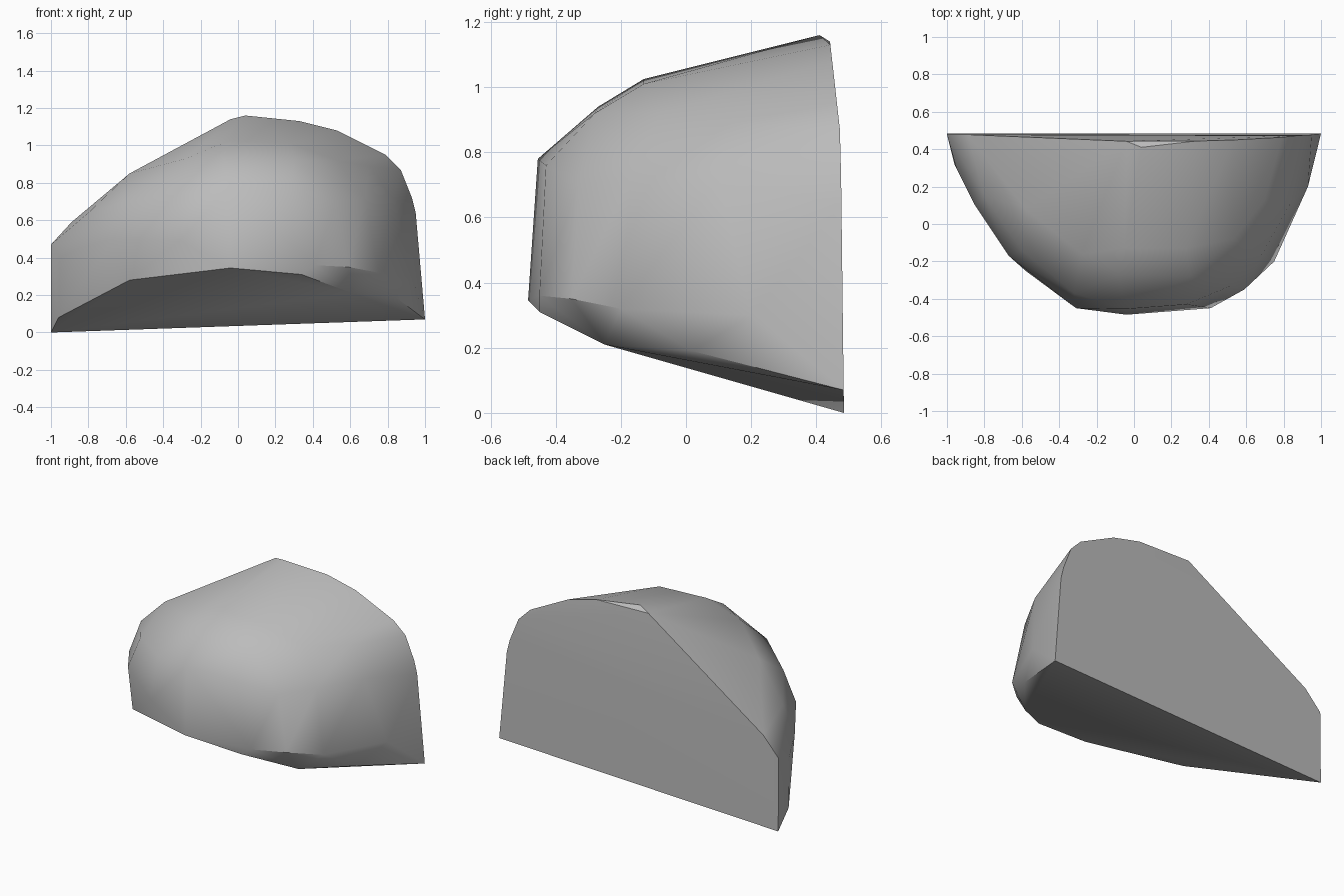
import bpy
import bmesh
import math
from mathutils import Vector

# Remove the default cube
default_cube = bpy.data.objects.get("Cube")
if default_cube:
    bpy.data.objects.remove(default_cube, do_unlink=True)


def make_material(name, colour):
    material = bpy.data.materials.new(name)
    material.use_nodes = True
    material.diffuse_color = colour
    material.node_tree.nodes["Principled BSDF"].inputs["Base Color"].default_value = colour
    return material


def make_hull(name, outlines, material):
    """Wrap a convex stone skin around several outlines."""
    bm = bmesh.new()
    for outline in outlines:
        for point in outline:
            bm.verts.new(Vector(point))
    result = bmesh.ops.convex_hull(bm, input=bm.verts[:])
    unused = {v for key in ("geom_interior", "geom_unused")
              for v in result[key] if isinstance(v, bmesh.types.BMVert)}
    bmesh.ops.delete(bm, geom=list(unused), context="VERTS")
    bmesh.ops.recalc_face_normals(bm, faces=bm.faces[:])
    mesh = bpy.data.meshes.new(name)
    bm.to_mesh(mesh)
    bm.free()
    mesh.materials.append(material)
    stone = bpy.data.objects.new(name, mesh)
    bpy.context.collection.objects.link(stone)
    return stone


def cut_face_depth(z):
    """The back cut leans forward a little, more so near the top."""
    return 0.485 - 0.012 * z - 0.03 * max(0, z - 0.85) / 0.3


# Outline of the flat back cut, as x and z
back_profile = [(-1, 0), (-1, .47), (-.89, .59), (-.04, 1.14), (.33, 1.13),
                (.53, 1.08), (.79, .95), (.87, .87), (.93, .72), (.95, .64), (1, .07)]
back_cut = [(x, cut_face_depth(z), z) for x, z in back_profile]

# Lower rim, running round the front from right to left
lower_rim = [(-.96, .32, .08), (-.58, -.25, .28), (-.04, -.485, .345),
             (.34, -.45, .31), (.61, -.25, .21), (.84, .02, .19)]

# Steep flank at its widest
flank = [(-.95, .3, .4), (-.85, .1, .45), (-.67, -.17, .5), (-.4, -.36, .45),
         (-.31, -.45, .49), (.41, -.45, .36), (.59, -.35, .35),
         (.75, -.2, .32), (.93, .2, .3)]

# Rounded shoulder where the flank turns into the top
shoulder = [(-.8, .15, .64), (-.6, -.14, .7), (-.32, -.37, .74), (-.05, -.455, .78),
            (.28, -.43, .76), (.52, -.33, .7), (.68, -.17, .72), (.83, .1, .72)]

# Crown and the peak just in front of the cut
crown = [(-.58, .08, .85), (-.28, -.16, .93), (-.08, -.27, .94), (-.05, -.13, 1.025),
         (.28, -.13, 1.01), (.3, -.28, .92), (.53, -.08, .92), (.7, .13, .89),
         (.04, .41, 1.16)]

stone_grey = make_material("stone grey", (0.5, 0.5, 0.5, 1))
boulder = make_hull("boulder", [back_cut, lower_rim, flank, shoulder, crown], stone_grey)

# Soft facets with crisp edges at the cut and the underside
bpy.ops.object.select_all(action="DESELECT")
boulder.select_set(True)
bpy.context.view_layer.objects.active = boulder
bpy.ops.object.shade_smooth_by_angle(angle=math.radians(35))
